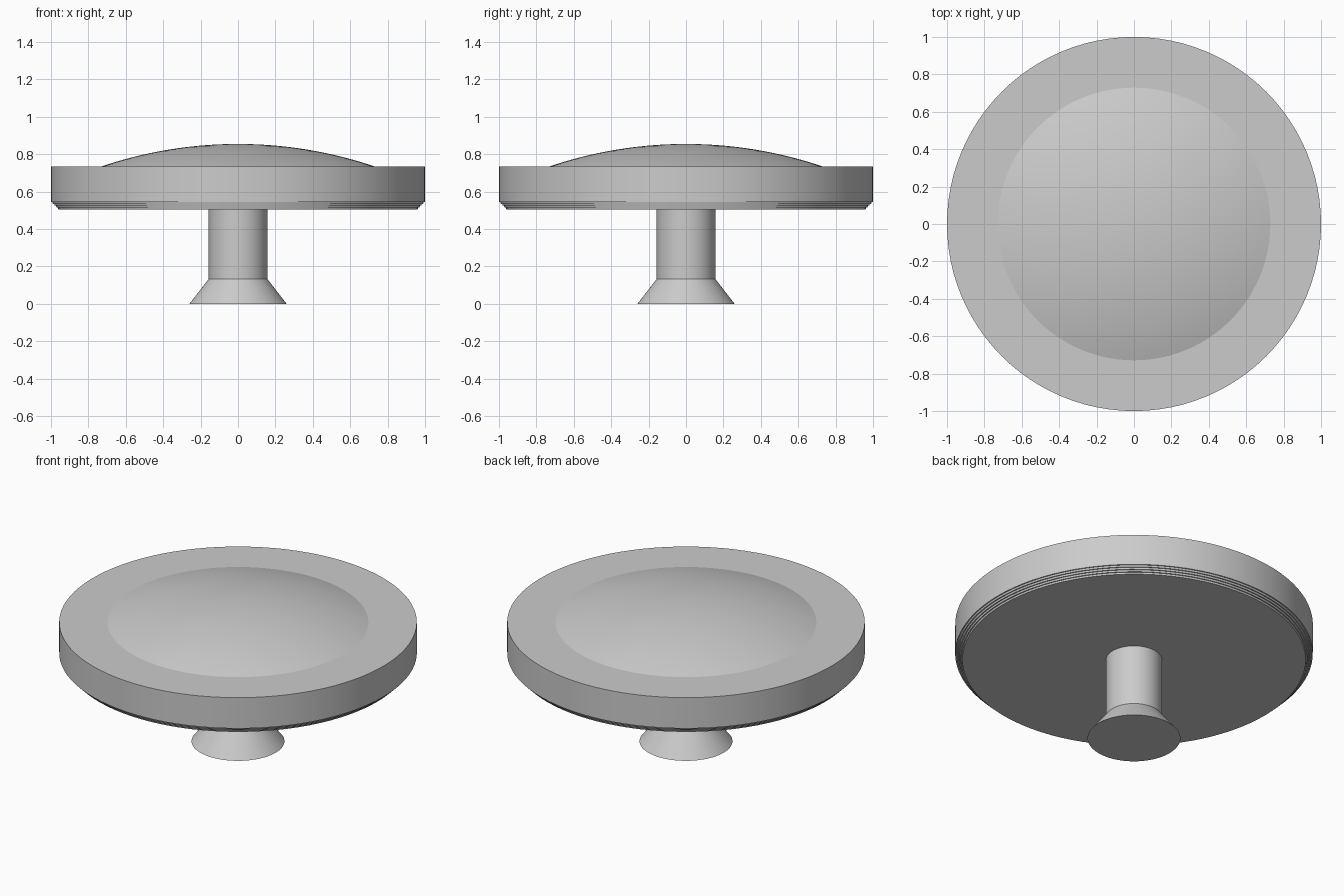
import bpy, bmesh, math
from mathutils import Matrix

if "Cube" in bpy.data.objects:
    bpy.data.objects.remove(bpy.data.objects["Cube"])

SIDES = 96

grey = bpy.data.materials.new("plain grey")
grey.use_nodes = True
colour = (0.6, 0.6, 0.6, 1)
grey.diffuse_color = colour
grey.node_tree.nodes["Principled BSDF"].inputs["Base Color"].default_value = colour


def lathe(name, profile, angle=30):
    """Spin (radius, height) points round the z axis, bottom to top."""
    bm = bmesh.new()
    verts = [bm.verts.new((r, 0, z)) for r, z in profile]
    edges = [bm.edges.new(pair) for pair in zip(verts, verts[1:])]
    bmesh.ops.spin(bm, geom=verts + edges, cent=(0, 0, 0), axis=(0, 0, 1),
                   angle=math.tau, steps=SIDES, use_merge=True)
    bmesh.ops.remove_doubles(bm, verts=bm.verts[:], dist=0.0001)
    bmesh.ops.recalc_face_normals(bm, faces=bm.faces[:])
    mesh = bpy.data.meshes.new(name)
    bm.to_mesh(mesh)
    bm.free()
    mesh.materials.append(grey)
    obj = bpy.data.objects.new(name, mesh)
    bpy.context.collection.objects.link(obj)
    bpy.ops.object.select_all(action="DESELECT")
    obj.select_set(True)
    bpy.context.view_layer.objects.active = obj
    bpy.ops.object.shade_smooth_by_angle(angle=math.radians(angle))
    return obj


# Flared foot and straight stem
lathe("foot", [(0, 0), (0.26, 0), (0.157, 0.133), (0, 0.133)])
lathe("stem", [(0, 0.133), (0.157, 0.133), (0.157, 0.505), (0, 0.505)])

# Thick disc whose lower edge is cut into fine steps
rim = [(0, 0.505)]
for i in range(4):
    r, z = 0.96 + 0.01 * i, 0.505 + 0.01 * i
    rim += [(r, z), (r + 0.003, z + 0.01)]
rim += [(1, 0.545), (1, 0.735), (0, 0.735)]
lathe("disc", rim, 20)

# Shallow dome, a cap of a large sphere
base_r, base_z, rise = 0.735, 0.733, 0.122
ball = (base_r ** 2 + rise ** 2) / (2 * rise)
sweep = math.asin(base_r / ball)
steps = 16
dome = [(ball * math.sin(sweep * (1 - i / steps)),
         base_z + rise - ball + ball * math.cos(sweep * (1 - i / steps)))
        for i in range(steps + 1)]
lathe("dome", [(0, base_z)] + dome)
